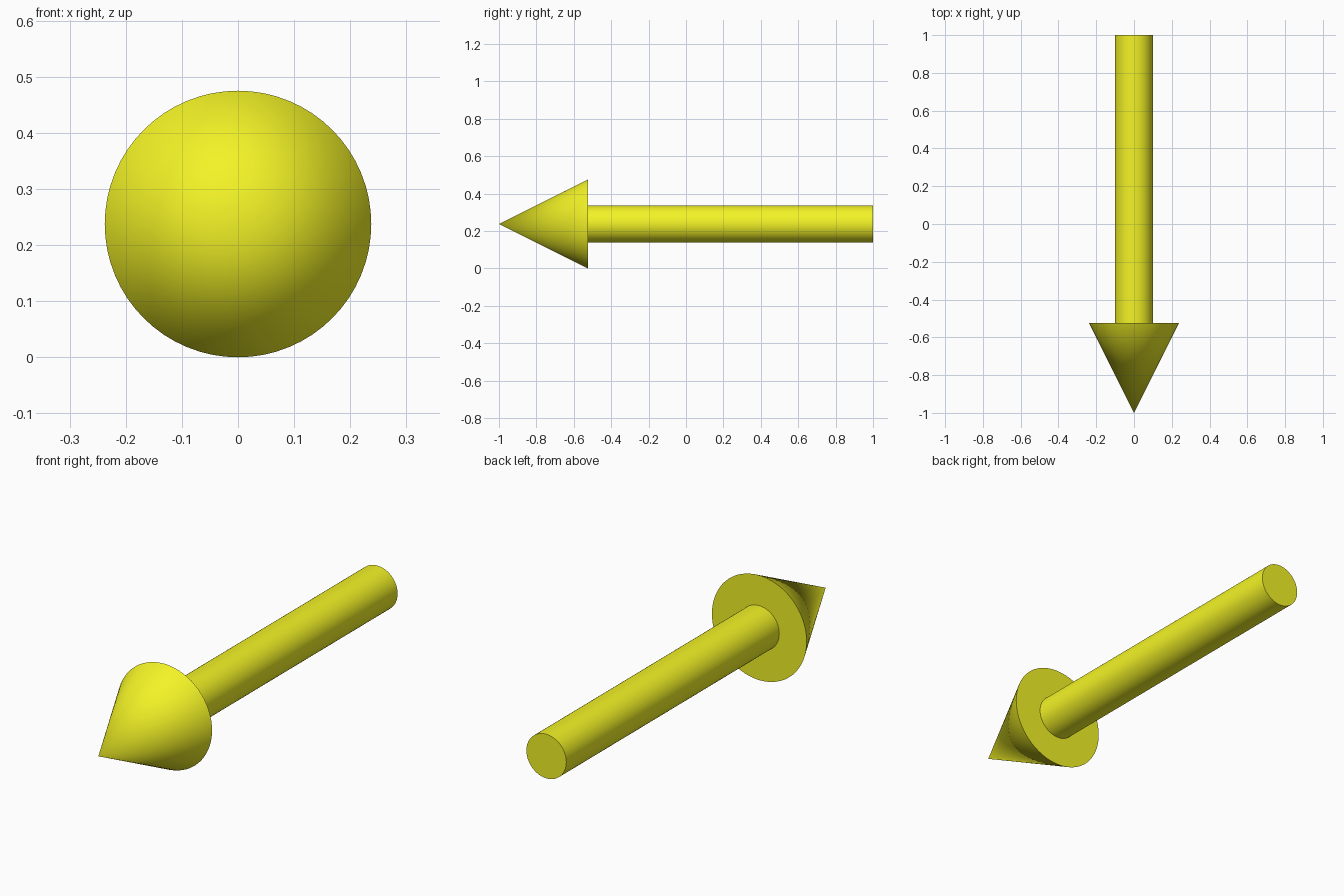
import bpy
import math

if "Cube" in bpy.data.objects:
    bpy.data.objects.remove(bpy.data.objects["Cube"])

SIDES = 64
HEAD_RADIUS = 0.2375
SHAFT_RADIUS = 0.1
TIP_Y, NECK_Y, TAIL_Y = -1.0, -0.525, 1.0

mat = bpy.data.materials.new("yellow")
mat.diffuse_color = (0.9, 0.9, 0.02, 1.0)
mat.use_nodes = True
mat.node_tree.nodes["Principled BSDF"].inputs["Base Color"].default_value = mat.diffuse_color


def round_part(name, back_radius, front_radius, back_y, front_y):
    """Round solid along y, resting at the arrow's axis height."""
    bpy.ops.mesh.primitive_cone_add(
        vertices=SIDES, radius1=back_radius, radius2=front_radius,
        depth=back_y - front_y, end_fill_type='NGON',
        location=(0, (back_y + front_y) / 2, HEAD_RADIUS),
        rotation=(math.radians(90), 0, 0))
    part = bpy.context.object
    part.name = name
    part.data.materials.append(mat)
    bpy.ops.object.shade_smooth_by_angle(angle=math.radians(30))
    return part


# Pointed head facing the front
round_part("arrow_head", HEAD_RADIUS, 0.0, NECK_Y, TIP_Y)

# Straight shaft running to the back
round_part("arrow_shaft", SHAFT_RADIUS, SHAFT_RADIUS, TAIL_Y, NECK_Y)
